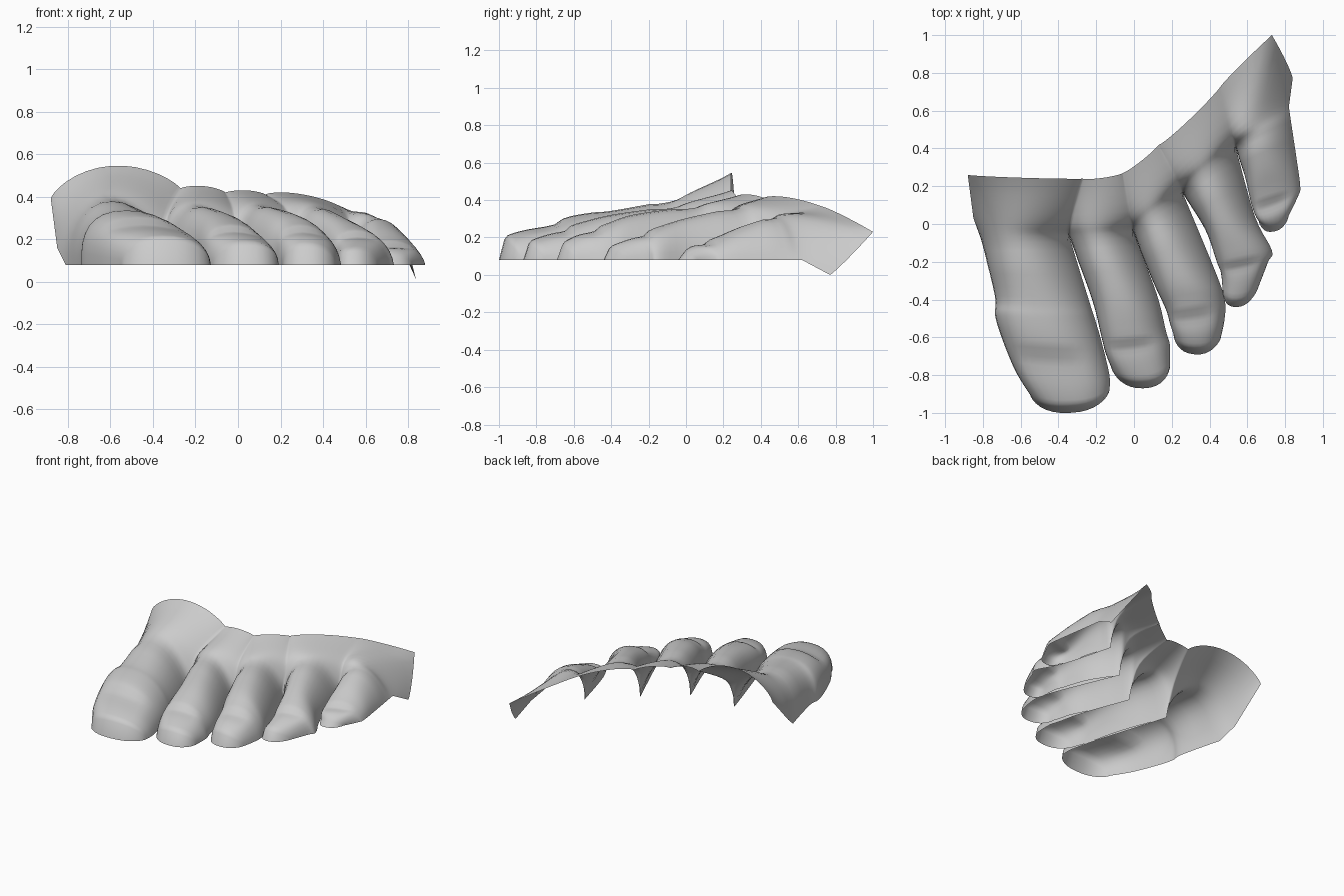
import bpy, bmesh, math
from mathutils import Vector

if "Cube" in bpy.data.objects:
    bpy.data.objects.remove(bpy.data.objects["Cube"])

FLOOR, ACROSS, SUB = 0.08, 16, 5

# Six lines dividing the toes (outer sides included): cleft root, just behind it, rear edge
edges = [
    [(-.81, -.08, .08), (-.85, .03, .16), (-.88, .26, .39)],
    [(-.34, -.07, .08), (-.34, -.01, .29), (-.27, .24, .44)],
    [(0, -.05, .08), (-.01, .01, .325), (-.06, .27, .42)],
    [(.26, .16, .08), (.245, .21, .345), (.13, .42, .41)],
    [(.54, .40, .08), (.53, .45, .305), (.46, .73, .365)],
    [(.83, .55, .08), (.82, .62, .08), (.84, .77, 0)],
]


def row(l, r, z, c=None, shift=0):
    """One cross-section: left foot, right foot and crown point."""
    l, r = Vector(l), Vector(r)
    m = (l + r) / 2
    if c is None:
        c = (m.x + shift, m.y)
    return [l, r, Vector((c[0], c[1], z))]


def blend(a, b, c, d, t):
    return 0.5 * (2 * b + (c - a) * t + (2 * a - 5 * b + 4 * c - d) * t * t
                  + (3 * b - a - 3 * c + d) * t ** 3)


def arch(bm, sec, k, flat=False, nail=0, tent=0):
    """Arched line of vertices; k runs 0 (round toe) to 1 (gentle instep)."""
    l, r, c = sec
    off, out = c - (l + r) / 2, []
    for j in range(ACROSS + 1):
        a = math.pi * j / ACROSS
        co, si = math.cos(a), max(math.sin(a), 0)
        e = .85 + .15 * k
        s = .5 - .5 * math.copysign(abs(co) ** e, co)
        peak = 1 - abs(2 * s - 1)
        hx = si ** 1.3 * (1 - tent) + peak * tent
        hz = si ** (.95 + .65 * k) * (1 - tent) + peak * tent
        v = l.lerp(r, s)
        v.x += off.x * hx
        v.y += off.y * hx
        v.z = FLOOR if flat else v.z + off.z * hz
        v.z -= nail * max(0, 1 - (co / .65) ** 4)
        out.append(bm.verts.new(v))
    return out


def toe(bm, i, tip, fronts, crowns, rear=None, shift=-.04, nail=.025, peaked=0):
    secs = []
    for n, (lx, ly, rx, ry, z) in enumerate(fronts):
        c = None
        if n == 0:
            c = tip
        elif n == 1:   # keep a little of the rounded tip
            c = ((lx + rx) / 2 + shift / 2, (ly + ry) / 2 - .06)
        secs.append(row((lx, ly, FLOOR), (rx, ry, FLOOR), z, c, shift))
    web, last = len(secs), len(secs) + 2
    for n in range(3):
        secs.append(row(edges[i][n], edges[i + 1][n], crowns[n],
                        rear if n == 2 else None, shift))
    # vertical front of the toe, then the sections along its length
    lines = [arch(bm, secs[0], 0, flat=True)]
    secs[0][2].y += .03
    for n in range(last):
        for q in range(SUB):
            t = q / SUB
            k = min(max((n + t - web + 1.5) / 2.5, 0), 1)
            if n >= web:
                sec = [a.lerp(b, t) for a, b in zip(secs[n], secs[n + 1])]
            else:
                near = [secs[max(n - 1, 0)], secs[n], secs[n + 1], secs[n + 2]]
                sec = [blend(*pts, t) for pts in zip(*near)]
                sec[0].z = sec[1].z = FLOOR
            u = n + t
            dip = nail * (u - .3) / 1.3 if .3 < u < 1.7 else 0
            tent = peaked * t if n == last - 1 else 0
            lines.append(arch(bm, sec, k, nail=dip, tent=tent))
    lines.append(arch(bm, secs[last], 1, tent=peaked))
    mark = bm.verts.layers.int["instep"]
    for line in lines[web * SUB:]:
        for v in line:
            v[mark] = 1
    for a, b in zip(lines, lines[1:]):
        for j in range(ACROSS):
            bm.faces.new((a[j], a[j + 1], b[j + 1], b[j]))


bm = bmesh.new()
bm.verts.layers.int.new("instep")
# Big toe
toe(bm, 0, (-.34, -1.0),
    [(-.55, -.90, -.13, -.88, .205), (-.63, -.77, -.13, -.80, .26),
     (-.70, -.60, -.17, -.63, .315), (-.735, -.48, -.205, -.51, .335),
     (-.735, -.38, -.24, -.40, .345)], (.405, .44, .545),
    rear=(-.6, .245), nail=.03, shift=-.05)
# Second toe
toe(bm, 1, (.05, -.87),
    [(-.12, -.76, .19, -.75, .18), (-.15, -.68, .19, -.64, .235),
     (-.17, -.60, .17, -.57, .275), (-.22, -.40, .12, -.37, .325)],
    (.37, .39, .45), rear=(-.16, .245))
# Middle toe
toe(bm, 2, (.32, -.69),
    [(.21, -.58, .46, -.60, .17), (.19, -.52, .48, -.50, .23),
     (.17, -.45, .48, -.40, .275), (.10, -.30, .43, -.25, .325)],
    (.37, .385, .43), rear=(.04, .335))
# Fourth toe
toe(bm, 3, (.54, -.44),
    [(.47, -.33, .66, -.33, .15), (.46, -.25, .71, -.20, .21),
     (.44, -.20, .73, -.14, .25), (.38, -.03, .64, .04, .305)],
    (.365, .38, .415), rear=(.28, .54))
# Little toe
toe(bm, 4, (.74, -.04),
    [(.66, .02, .82, .05, .12), (.64, .06, .87, .15, .17),
     (.62, .12, .88, .20, .20), (.59, .25, .86, .35, .26)],
    (.315, .32, .23), rear=(.73, 1.0), peaked=.88)

# Join the toes along the shared lines behind the clefts
bmesh.ops.remove_doubles(bm, verts=bm.verts, dist=.002)
bmesh.ops.recalc_face_normals(bm, faces=bm.faces)
if sum(f.normal.z * f.calc_area() for f in bm.faces) < 0:
    bmesh.ops.reverse_faces(bm, faces=bm.faces)

# Relax the skin of the instep and, lightly, the toes
mark = bm.verts.layers.int["instep"]
inner = [v for v in bm.verts if not v.is_boundary]
instep = [v for v in inner if v[mark]]
for group, times in ((inner, 1), (instep, 7)):
    for _ in range(times):
        bmesh.ops.smooth_vert(bm, verts=group, factor=.5, use_axis_x=True,
                              use_axis_y=True, use_axis_z=True)

mesh = bpy.data.meshes.new("forefoot")
bm.to_mesh(mesh)
bm.free()
foot = bpy.data.objects.new("forefoot", mesh)
bpy.context.collection.objects.link(foot)
bpy.context.view_layer.objects.active = foot
foot.select_set(True)
bpy.ops.object.shade_smooth_by_angle(angle=math.radians(75))
